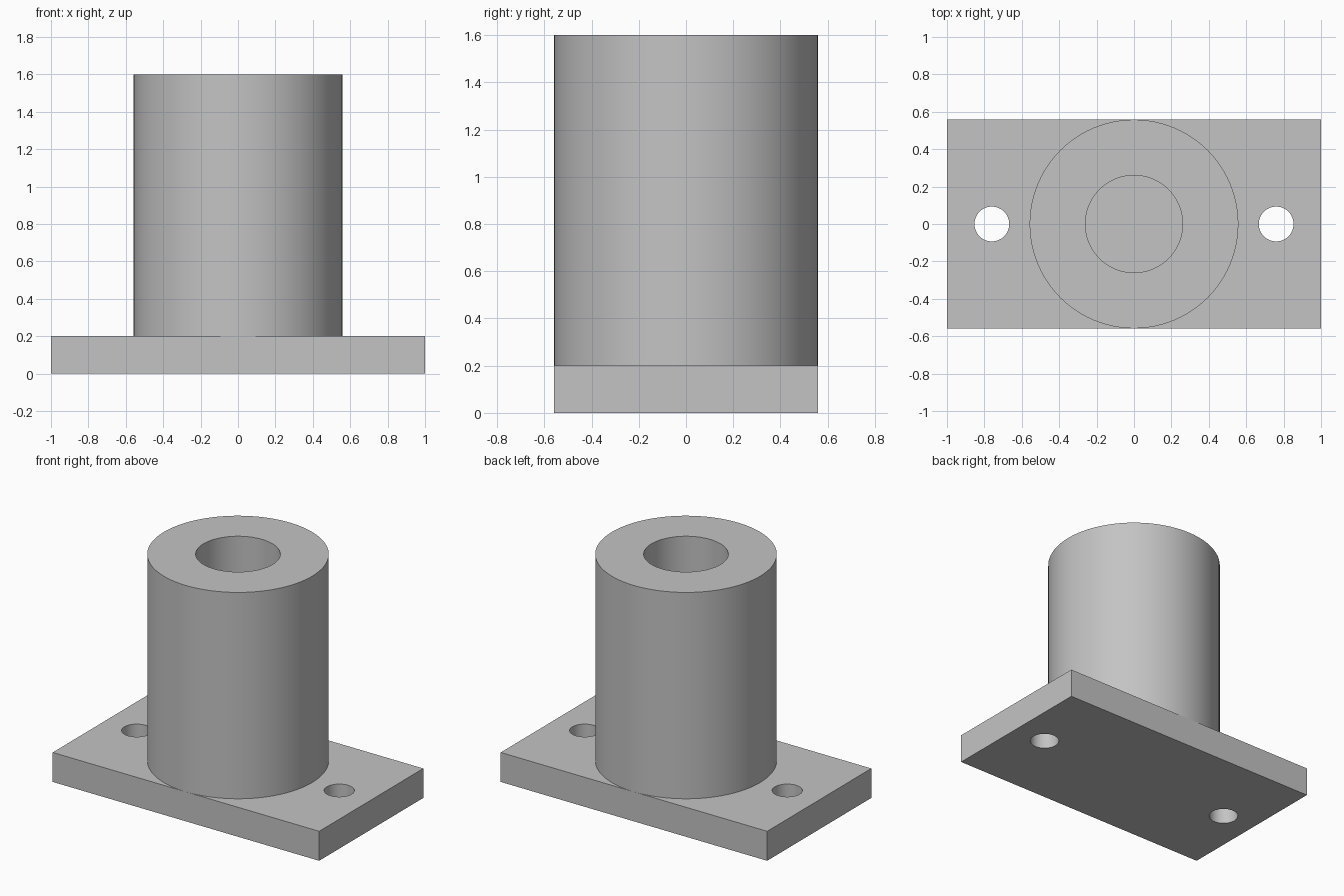
import bpy, math
from mathutils import Matrix
import bmesh

PLATE_H, TOP = 0.2, 1.6
HALF_X, RADIUS, BORE = 1.0, 0.558, 0.26
HOLE_X, HOLE_R = 0.76, 0.093
SEGMENTS = 96

cube = bpy.data.objects.get("Cube")
if cube:
    bpy.data.objects.remove(cube, do_unlink=True)

grey = bpy.data.materials.new("plain_grey")
grey.use_nodes = True
colour = (0.55, 0.55, 0.55, 1)
grey.diffuse_color = colour
grey.node_tree.nodes["Principled BSDF"].inputs["Base Color"].default_value = colour


def add_object(name, bm):
    bmesh.ops.recalc_face_normals(bm, faces=bm.faces)
    mesh = bpy.data.meshes.new(name)
    bm.to_mesh(mesh)
    bm.free()
    mesh.materials.append(grey)
    obj = bpy.data.objects.new(name, mesh)
    bpy.context.collection.objects.link(obj)
    return obj


def smooth(obj):
    bpy.ops.object.select_all(action="DESELECT")
    obj.select_set(True)
    bpy.context.view_layer.objects.active = obj
    bpy.ops.object.shade_smooth_by_angle(angle=math.radians(30))


# Base plate
bm = bmesh.new()
bmesh.ops.create_cube(bm, size=1, matrix=Matrix.Translation((0, 0, PLATE_H / 2))
                      @ Matrix.Diagonal((2 * HALF_X, 2 * RADIUS, PLATE_H, 1)))
plate = add_object("base_plate", bm)

# Bolt holes through both ends of the plate
bm = bmesh.new()
for side in (-1, 1):
    bmesh.ops.create_cone(bm, cap_ends=True, segments=48, radius1=HOLE_R, radius2=HOLE_R,
                          depth=1, matrix=Matrix.Translation((side * HOLE_X, 0, 0)))
cutter = add_object("bolt_hole_cutter", bm)
cut = plate.modifiers.new("bolt_holes", "BOOLEAN")
cut.operation = "DIFFERENCE"
cut.solver = "EXACT"
cut.object = cutter
bpy.context.view_layer.objects.active = plate
bpy.ops.object.modifier_apply(modifier=cut.name)
bpy.data.objects.remove(cutter, do_unlink=True)
smooth(plate)

# Upright sleeve: a turned profile whose blind bore ends on the plate
bm = bmesh.new()
profile = [(RADIUS, PLATE_H), (RADIUS, TOP), (BORE, TOP), (BORE, PLATE_H)]
verts = [bm.verts.new((r, 0, z)) for r, z in profile]
edges = [bm.edges.new(pair) for pair in zip(verts, verts[1:] + verts[:1])]
bmesh.ops.spin(bm, geom=verts + edges, cent=(0, 0, 0), axis=(0, 0, 1),
               angle=math.tau, steps=SEGMENTS)
bmesh.ops.remove_doubles(bm, verts=bm.verts, dist=0.0001)
smooth(add_object("sleeve", bm))
